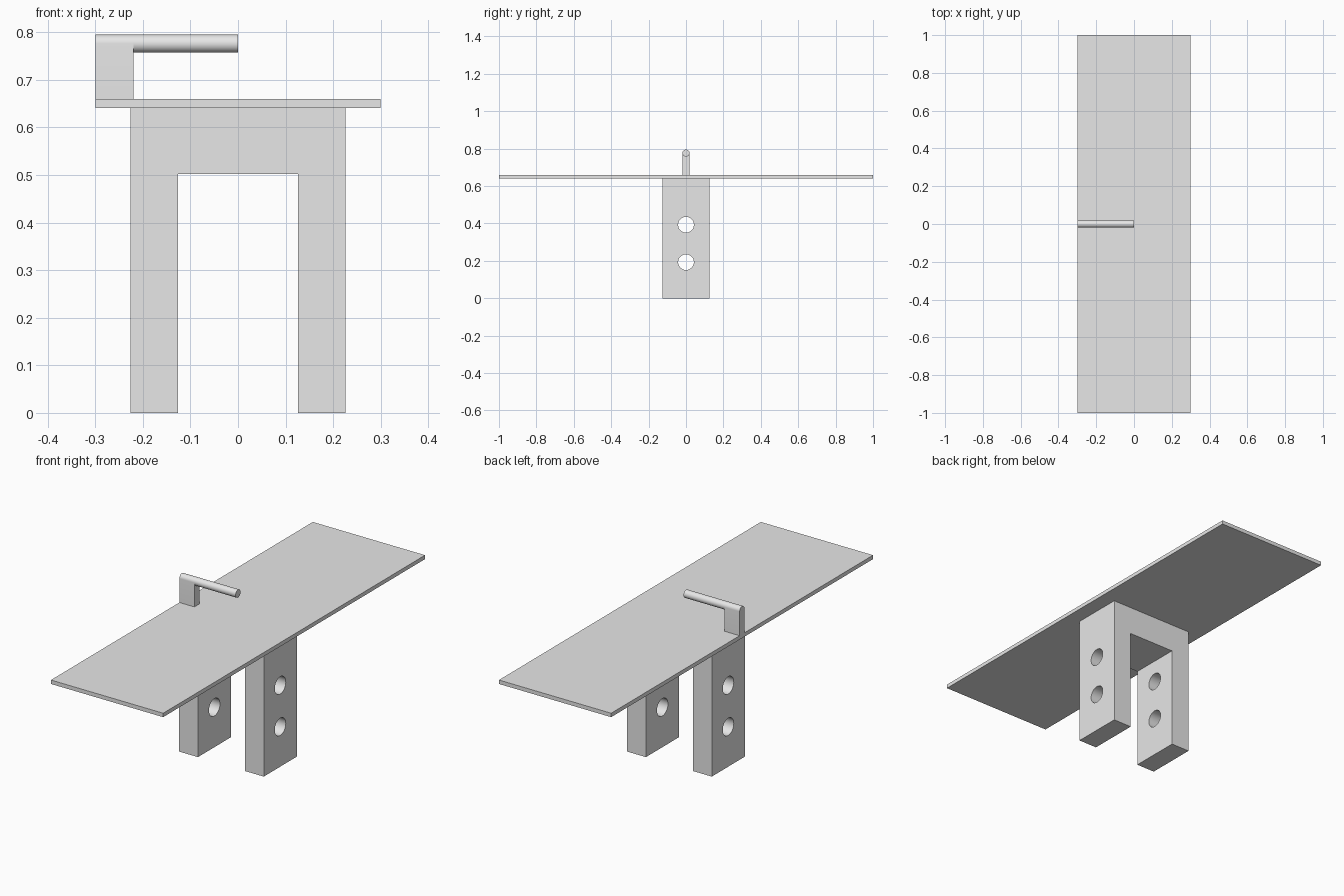
import bpy
import bmesh
import math
from mathutils import Matrix, Vector

cube = bpy.data.objects.get("Cube")
if cube:
    bpy.data.objects.remove(cube, do_unlink=True)

grey = bpy.data.materials.new("light grey")
grey.use_nodes = True
grey.diffuse_color = (0.8, 0.8, 0.8, 1)
grey.node_tree.nodes["Principled BSDF"].inputs["Base Color"].default_value = grey.diffuse_color


def extrude(name, points, offset):
    """Make a solid by sweeping a flat outline along an offset."""
    bm = bmesh.new()
    face = bm.faces.new([bm.verts.new(p) for p in points])
    swept = bmesh.ops.extrude_face_region(bm, geom=[face], use_keep_orig=True)
    verts = [g for g in swept["geom"] if isinstance(g, bmesh.types.BMVert)]
    bmesh.ops.translate(bm, verts=verts, vec=Vector(offset))
    bmesh.ops.recalc_face_normals(bm, faces=bm.faces)
    mesh = bpy.data.meshes.new(name)
    bm.to_mesh(mesh)
    bm.free()
    mesh.materials.append(grey)
    obj = bpy.data.objects.new(name, mesh)
    bpy.context.collection.objects.link(obj)
    return obj


def arc(x, z, radius, sweep, steps):
    """Points of an arc in the YZ plane, starting at +y."""
    return [(x, radius * math.cos(sweep * i / steps), z + radius * math.sin(sweep * i / steps))
            for i in range(steps + 1)]


def smooth(obj):
    bpy.ops.object.select_all(action="DESELECT")
    obj.select_set(True)
    bpy.context.view_layer.objects.active = obj
    bpy.ops.object.shade_smooth_by_angle(angle=math.radians(30))


# Flat board
plate_bottom, plate_top = 0.641, 0.66
extrude("board", [(-0.3, -1, plate_bottom), (0.3, -1, plate_bottom),
                  (0.3, 1, plate_bottom), (-0.3, 1, plate_bottom)],
        (0, 0, plate_top - plate_bottom))

# Forked bracket beneath the board
outer, inner, crotch, depth = 0.226, 0.126, 0.502, 0.126
half = [(inner, crotch), (inner, 0), (outer, 0), (outer, plate_bottom)]
outline = half + [(-x, z) for x, z in reversed(half)]
bracket = extrude("bracket", [(x, -depth, z) for x, z in outline], (0, 2 * depth, 0))

# Two holes drilled through both legs
for i, z in enumerate((0.193, 0.393)):
    cutter = extrude(f"hole_cutter_{i + 1}", arc(-0.4, z, 0.042, math.tau, 48)[:-1], (0.8, 0, 0))
    cutter.hide_render = True
    cutter.hide_set(True)
    cut = bracket.modifiers.new(f"hole_{i + 1}", "BOOLEAN")
    cut.operation = "DIFFERENCE"
    cut.solver = "EXACT"
    cut.object = cutter

# Bake the holes so the cutters can go
bpy.context.view_layer.update()
drilled = bpy.data.meshes.new_from_object(bracket.evaluated_get(bpy.context.evaluated_depsgraph_get()))
bracket.modifiers.clear()
bracket.data = drilled
for obj in [o for o in bpy.data.objects if o.name.startswith("hole_cutter")]:
    bpy.data.objects.remove(obj, do_unlink=True)
smooth(bracket)

# Round-topped post and the rod it carries
radius, axis = 0.019, 0.776
post = extrude("handle_post",
               arc(-0.3, axis, radius, math.pi, 20) + [(-0.3, -radius, plate_top), (-0.3, radius, plate_top)],
               (0.08, 0, 0))
rod = extrude("handle_rod", arc(-0.22, axis, radius, math.tau, 40)[:-1], (0.22, 0, 0))
smooth(post)
smooth(rod)
